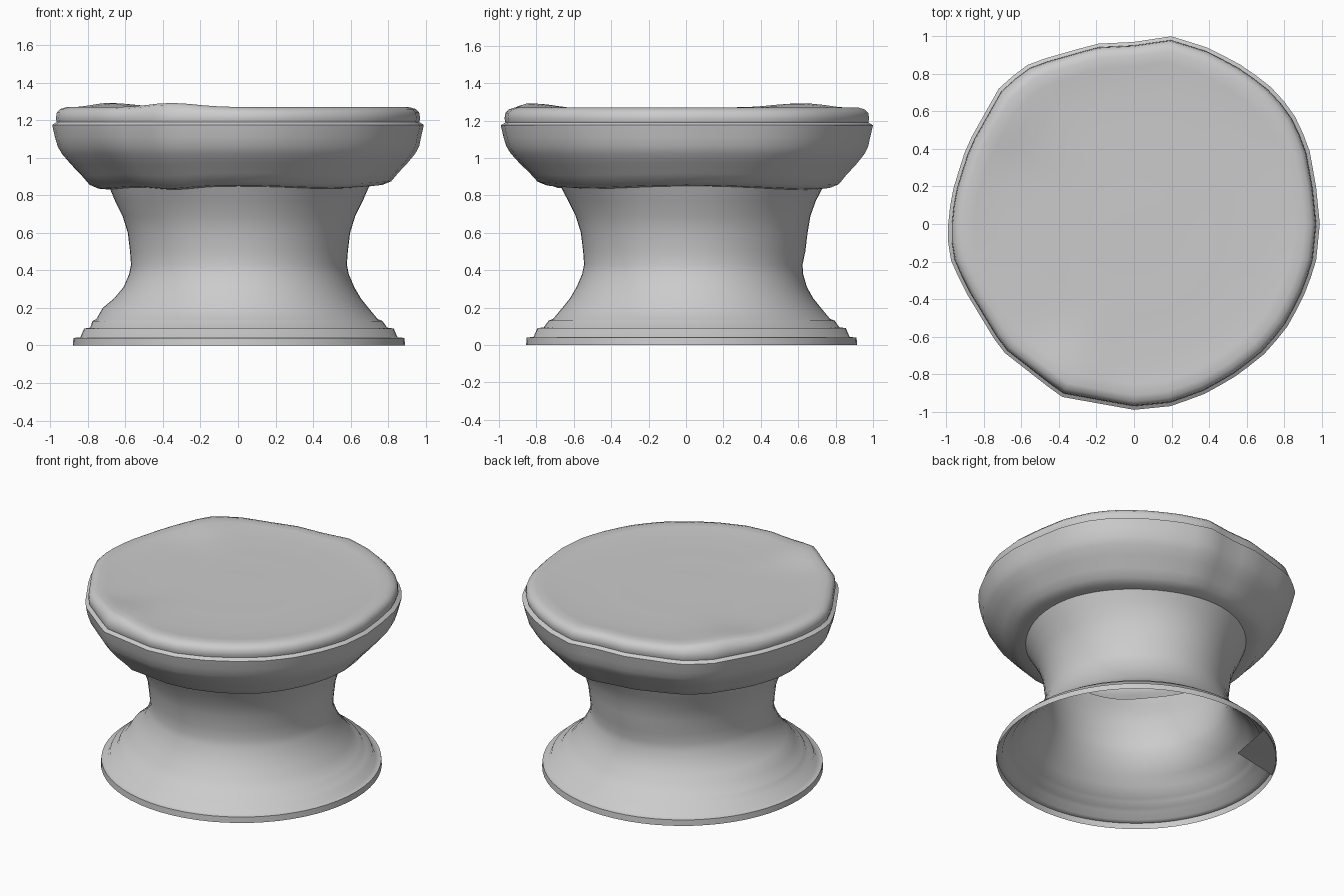
import bpy, bmesh, math
from mathutils import Vector

cube = bpy.data.objects.get("Cube")
if cube:
    bpy.data.objects.remove(cube, do_unlink=True)

SIDES = 64

stone = bpy.data.materials.new("plain grey")
stone.use_nodes = True
GREY = (0.6, 0.6, 0.6, 1)
stone.diffuse_color = GREY
stone.node_tree.nodes["Principled BSDF"].inputs["Base Color"].default_value = GREY

# Hand-worn rim outline of the seat, as corner points seen from above
RIM = [(.99, 0), (.97, .2), (.93, .42), (.84, .61), (.71, .75), (.55, .86), (.39, .94),
       (.2, 1), (0, .97), (-.2, .96), (-.55, .86), (-.71, .74), (-.89, .42), (-.96, .2),
       (-.99, .04), (-.99, -.16), (-.91, -.34), (-.71, -.67), (-.39, -.92), (0, -.99),
       (.2, -.97), (.39, -.9), (.56, -.8), (.71, -.68), (.83, -.53), (.92, -.35), (.97, -.2)]


def rim_radius(a):
    """Distance from the axis to the rim outline in direction a."""
    d = Vector((math.cos(a), math.sin(a)))
    for p, q in zip(RIM, RIM[1:] + RIM[:1]):
        p, q = Vector(p), Vector(q)
        e = q - p
        den = d.x * e.y - d.y * e.x
        if abs(den) < 1e-9:
            continue
        t = (p.x * e.y - p.y * e.x) / den
        s = (p.x * d.y - p.y * d.x) / den
        if t > 0 and -1e-6 <= s <= 1 + 1e-6:
            return t
    return 1


def bump(a, deg, width):
    """Smooth bump around a direction in degrees."""
    diff = (math.degrees(a) - deg + 180) % 360 - 180
    return math.exp(-(diff / width) ** 2)


def lathe(name, profile, shape, closed_top=False, angle=40):
    """Spin a profile, letting shape() place each point."""
    bm = bmesh.new()
    rings = []
    for r, z in profile:
        rings.append([bm.verts.new(shape(r, z, 2 * math.pi * i / SIDES)) for i in range(SIDES)])
    for low, high in zip(rings, rings[1:]):
        for i in range(SIDES):
            j = (i + 1) % SIDES
            bm.faces.new((low[i], low[j], high[j], high[i]))
    if closed_top:
        tip = bm.verts.new((0, 0, profile[-1][1]))
        for i in range(SIDES):
            bm.faces.new((rings[-1][i], rings[-1][(i + 1) % SIDES], tip))
    return finish(name, bm, angle)


def finish(name, bm, angle):
    mesh = bpy.data.meshes.new(name)
    bm.to_mesh(mesh)
    bm.free()
    mesh.materials.append(stone)
    ob = bpy.data.objects.new(name, mesh)
    bpy.context.collection.objects.link(ob)
    bpy.ops.object.select_all(action='DESELECT')
    ob.select_set(True)
    bpy.context.view_layer.objects.active = ob
    bpy.ops.object.shade_smooth_by_angle(angle=math.radians(angle))
    return ob


def neck_lip(a):
    """Uneven height of the joint between seat and neck."""
    return .84 + .01 * math.cos(3 * a) - .02 * bump(a, 240, 14) + .012 * bump(a, 285, 25)


def neck_top(a):
    return Vector((.69 * math.cos(a) + .01, .70 * math.sin(a) + .03, neck_lip(a)))


# Seat: round cushion with a soft rim and faint rings on top
def seat_shape(r, z, a):
    if z < .83:
        return neck_top(a)
    worn = 1 + (rim_radius(a) - 1) * min(1, r)
    low = max(0, min(1, (1.1 - z) / .25))
    worn += low * .03 * (bump(a, 0, 30) + bump(a, 90, 40) - bump(a, 215, 25))
    if z > 1.25 and r > .6:
        z += .022 * (bump(a, 247, 12) + bump(a, 138, 14)) * (1 if r > .7 else .4)
    z += low * (neck_lip(a) - .84)
    return Vector((r * worn * math.cos(a), r * worn * math.sin(a), z))


lathe("seat", [(.69, .82), (.75, .845), (.80, .865), (.84, .91), (.90, .97), (.945, 1.02),
               (.97, 1.06), (.985, 1.11), (.998, 1.165), (1, 1.175), (.975, 1.19),
               (.98, 1.21), (.975, 1.24), (.955, 1.26), (.92, 1.27), (.86, 1.268),
               (.78, 1.258), (.70, 1.26), (.62, 1.254), (.5, 1.258), (.38, 1.254),
               (.2, 1.256)], seat_shape, closed_top=True, angle=50)


# Pedestal: hollow waisted neck flaring to a stepped foot
def foot_shape(r, z, a):
    if z > .83:
        return neck_top(a)
    flare = .04 * bump(a, 180, 40) * max(0, 1 - abs(z - .19) / .1)
    waist = .035 * bump(a, 90, 40) * max(0, 1 - abs(z - .55) / .25)
    r += flare + waist
    return Vector((r * math.cos(a) + .005, r * math.sin(a) + .03, z))


lathe("pedestal", [(.885, 0), (.882, .04), (.845, .043), (.825, .09), (.79, .095),
                   (.765, .13), (.74, .14), (.69, .20), (.65, .25), (.615, .31),
                   (.585, .38), (.575, .43), (.58, .50), (.592, .60), (.62, .69),
                   (.66, .77), (.69, .84)], foot_shape, angle=75)

# Small pointed tab turned in under the foot
bm = bmesh.new()
START, END = math.radians(116), math.radians(154)
edge = [bm.verts.new(foot_shape(.88, .005, START + (END - START) * i / 6)) for i in range(7)]
point = bm.verts.new(foot_shape(.64, .01, (START + END) / 2))
for p, q in zip(edge, edge[1:]):
    bm.faces.new((q, p, point))
finish("foot_tab", bm, 40)
